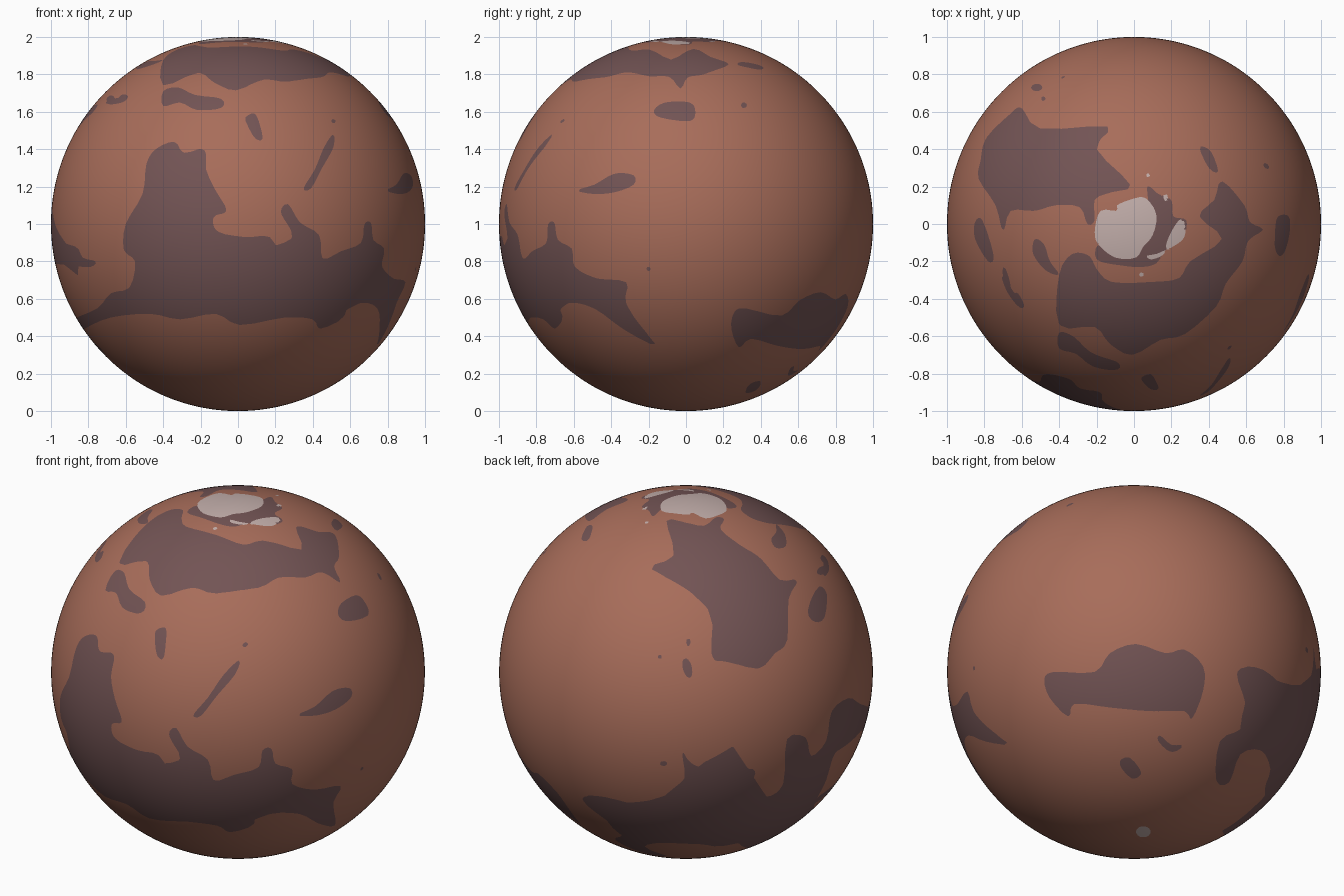
import bpy, bmesh, math
from mathutils import Vector

if "Cube" in bpy.data.objects:
    bpy.data.objects.remove(bpy.data.objects["Cube"])


def view(az, el):
    """Screen axes (right, up, toward viewer) for a viewing direction in degrees."""
    a, e = math.radians(az), math.radians(el)
    right = Vector((math.cos(a), math.sin(a), 0))
    toward = Vector((math.sin(a) * math.cos(e), -math.cos(a) * math.cos(e), math.sin(e)))
    return right, toward.cross(right), toward


VIEWS = {"front": view(0, 0), "right": view(90, 0), "top": view(0, 90),
         "front_right": view(35, 25), "back_left": view(215, 25), "back_right": view(140, -30)}
patches = []      # (colour, view, outline, bounds)


def smooth(p, n=3):
    """Closed Catmull-Rom curve through the outline points."""
    out = []
    for i in range(len(p)):
        a, b, c, d = (p[(i + k) % len(p)] for k in (-1, 0, 1, 2))
        for k in range(n):
            t = k / n
            out.append(tuple(0.5 * (2 * b[j] + (c[j] - a[j]) * t
                       + (2 * a[j] - 5 * b[j] + 4 * c[j] - d[j]) * t * t
                       + (3 * b[j] - a[j] - 3 * c[j] + d[j]) * t ** 3) for j in (0, 1)))
    return out


def patch(colour, name, *nums):
    """Region outlined as seen in one view, in hundredths of the radius."""
    p = smooth([(nums[i] / 100, nums[i + 1] / 100) for i in range(0, len(nums), 2)])
    xs, ys = zip(*p)
    patches.append((colour, name, p, (min(xs), max(xs), min(ys), max(ys))))


def dot(colour, name, x, y, rx, ry=None):
    pts = []
    for k in range(6):
        t = k * math.pi / 3
        pts += [x + rx * math.cos(t), y + (ry or rx) * math.sin(t)]
    patch(colour, name, *pts)


def inside(p, x, y):
    hit = False
    x0, y0 = p[-1]
    for x1, y1 in p:
        if (y1 > y) != (y0 > y) and x < (x0 - x1) * (y - y1) / (y0 - y1) + x1:
            hit = not hit
        x0, y0 = x1, y1
    return hit


def classify(co):
    uvw = {n: (co.dot(r), co.dot(u), co.dot(t)) for n, (r, u, t) in VIEWS.items()}
    for colour, name, p, (x0, x1, y0, y1) in patches:
        x, y, w = uvw[name]
        if w > 0 and x0 < x < x1 and y0 < y < y1 and inside(p, x, y):
            return colour
    return 0


DARK, ICE = 1, 2
# Polar ice (listed first so that it lies over the dark ground)
patch(ICE, "top", -21, -4, -18, 7, -9, 7, -9, 10, -2, 13, 6, 14, 12, 5, 10, -6, 5, -12,
      1, -18, -10, -18, -19, -11)
patch(ICE, "top", 24, 2, 27, 1, 27, -7, 21, -12, 17, -13, 19, -6)
patch(ICE, "top", 7, -17, 12, -16, 17, -14, 15, -17, 9, -19)
dot(ICE, "top", 17, 14, 1.2, 2)
dot(ICE, "top", 4, -27, 1.3)
dot(ICE, "top", 7.5, 26, 1)
dot(ICE, "back_right", 5, -85.5, 4, 3)
# Dark collar round the ice
patch(DARK, "top", 7, 20, 13, 16, 20, 13, 21, 4, 28, 2, 26, -8, 17, -14, 12, -21, 4, -23,
      -8, -22, -20, -19, -18, -10, 0, -8, 8, 4)
# Northern plains
patch(DARK, "top", -60, 62, -50, 51, -14, 52, -20, 40, -2, 21, -12, 17, -21, 13, -21, 2,
      -25, 0, -29, 9, -42, 10, -53, 7, -66, 7, -70, -4, -74, 10, -83, 24, -82, 34, -79, 46, -66, 59)
patch(DARK, "top", -40, -27, -33, -16, -24, -17, -20, -24, -12, -31, 9, -31, 24, -29, 30, -20,
      47, -8, 35, 4, 43, 13, 47, 23, 59, 10, 62, 1, 69, -3, 61, -9, 58, -20, 49, -32, 44, -44,
      27, -59, 14, -62, -1, -70, -13, -64, -21, -55, -40, -54)
patch(DARK, "top", -53, -8, -48, -11, -45, -20, -40, -27, -47, -25, -54, -16)
patch(DARK, "top", 35, 41, 41, 39, 45, 28, 40, 30)
patch(DARK, "top", -85, 1, -81, 2, -75, -17, -78, -20, -85, -8)
patch(DARK, "top", -71, -27, -66, -34, -59, -44, -62, -44, -68, -36)
dot(DARK, "top", -52, 73, 3, 2)
dot(DARK, "top", -48.5, 67, 1.2)
# Large dark highland on the front and its southern band
patch(DARK, "front", -89, -52, -75, -45, -68, -37, -58, -34, -55, -20, -61, -14, -60, 0, -51, 16,
      -49, 32, -44, 40, -34, 44, -29, 38, -18, 40, -17, 29, -12, 18, -6, 7, -13, 4, -11, -4, 4, -7,
      17, -7, 24, -18, 39, -22, 49, -21, 57, -35, 57, -49, 44, -56, 40, -51, 25, -50, 1, -54,
      -12, -48, -31, -51, -47, -48, -68, -50, -82, -56, -90, -62)
patch(DARK, "front_right", -47, -52, -31, -47, -37, -34, -33, -30, -27, -40, -16, -47, -13, -58,
      -2, -55, 11, -51, 13, -42, 18, -41, 20, -49, 29, -52, 29, -60, 41, -63, 55, -61, 51, -70,
      52, -82, 43, -81, 33, -76, 17, -76, -2, -83, -20, -80, -42, -76)
patch(DARK, "front", -102, -10, -87, -12, -83, -18, -76, -20, -79, -23, -90, -22, -100, -20)
# Southern band round the back and left
patch(DARK, "back_left", -54, -67, -43, -67, -19, -73, -6, -73, -12, -67, -1, -58, -2, -43, 3, -49,
      16, -53, 36, -52, 35, -58, 28, -63, 42, -67, 52, -60, 54, -36, 64, -35, 67, -45, 75, -37,
      78, -21, 87, -14, 93, -17, 101, -21, 96, -30, 81, -41, 75, -58, 69, -70, 64, -84, 45, -94,
      32, -94, 26, -91, 7, -91, -3, -89, -19, -90, -35, -87, -46, -75)
patch(DARK, "back_right", 55, 0, 66, 2, 75, -4, 89, -7, 102, 1, 105, -47, 75, -71, 70, -63, 73, -52,
      68, -42, 57, -44, 51, -59, 44, -58, 46, -37, 58, -30, 60, -18)
# Isolated dark basin on the back right
patch(DARK, "back_right", -48, -4, -43, 0, -21, 0, -13, 10, 1, 15, 17, 10, 27, 12, 37, 3, 37, -10,
      31, -25, 27, -21, 9, -21, -13, -19, -32, -17, -35, -24, -45, -14)
patch(DARK, "back_right", 14, -34, 20, -39, 27, -39, 20, -43, 13, -37)
patch(DARK, "back_right", -7, -47, -2, -46, 4, -54, -1, -57, -7, -51)
# Small streaks and spots
patch(DARK, "right", -17, 61, -11, 65, 2, 65, 5, 60, 2, 55, -14, 57)
patch(DARK, "right", -58, 18, -49, 21, -38, 27, -28, 26, -28, 21, -38, 17, -49, 16)
patch(DARK, "front", -40, 71, -32, 73, -23, 69, -9, 67, -9, 62, -22, 61, -31, 65, -40, 63)
patch(DARK, "front", 4, 57, 9, 59, 12, 52, 13, 45, 9, 46, 5, 53)
patch(DARK, "front", 51, 48, 51, 41, 45, 30, 39, 19, 35, 19, 41, 29, 46, 41)
dot(DARK, "front", 51, 55, 1.2)
dot(DARK, "front", -68, 66.5, 2.3)
dot(DARK, "front", -61, 68, 2.3, 1.3)
dot(DARK, "right", 31, 63.5, 1.6)
dot(DARK, "right", -20, -24, 1.2)
dot(DARK, "back_left", -14, 8, 1.2)
dot(DARK, "back_left", -12, -49, 2, 1.3)

# Globe
bm = bmesh.new()
bmesh.ops.create_icosphere(bm, subdivisions=7, radius=1)
kind = {v: classify(v.co) for v in bm.verts}

# Cut the mesh along the region borders
cuts = set()
for e in [e for e in bm.edges if kind[e.verts[0]] != kind[e.verts[1]]]:
    a, b = e.verts
    p, q = a.co.copy(), b.co.copy()
    lo, hi = 0.0, 1.0
    for _ in range(7):
        mid = (lo + hi) / 2
        if classify(p.lerp(q, mid).normalized()) == kind[a]:
            lo = mid
        else:
            hi = mid
    v = bmesh.utils.edge_split(e, a, min(max(lo, 0.05), 0.95))[1]
    v.co = p.lerp(q, min(max(lo, 0.05), 0.95)).normalized()
    cuts.add(v)
for f in list(bm.faces):
    new = [v for v in f.verts if v in cuts]
    if len(new) == 2:
        bmesh.utils.face_split(f, new[0], new[1])
for f in bm.faces:
    f.smooth = True
    kinds = {kind[v] for v in f.verts if v not in cuts}
    f.material_index = kinds.pop() if len(kinds) == 1 else classify(f.calc_center_median().normalized())
bmesh.ops.translate(bm, verts=bm.verts, vec=(0, 0, 1))

mesh = bpy.data.meshes.new("planet")
bm.to_mesh(mesh)
bm.free()
for name, col in (("rust_ground", (0.39, 0.152, 0.102)), ("dark_ground", (0.17, 0.088, 0.089)),
                  ("polar_ice", (0.55, 0.43, 0.41))):
    m = bpy.data.materials.new(name)
    m.diffuse_color = (*col, 1)
    m.use_nodes = True
    m.node_tree.nodes["Principled BSDF"].inputs["Base Color"].default_value = m.diffuse_color
    mesh.materials.append(m)
planet = bpy.data.objects.new("planet", mesh)
bpy.context.collection.objects.link(planet)
